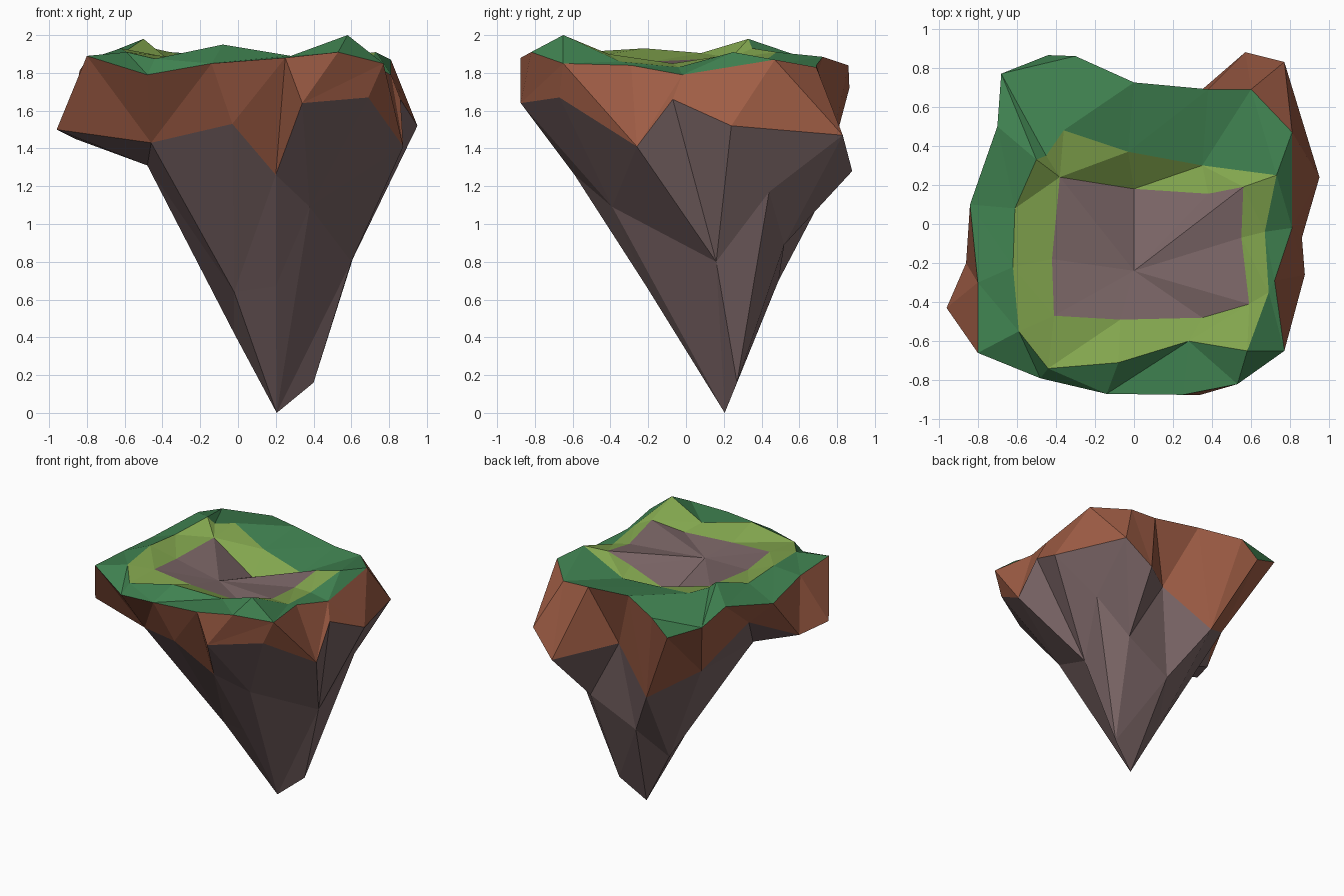
import bpy

if "Cube" in bpy.data.objects:
    bpy.data.objects.remove(bpy.data.objects["Cube"])

def material(name, rgb):
    m = bpy.data.materials.new(name)
    m.diffuse_color = (*rgb, 1)
    m.use_nodes = True
    m.node_tree.nodes["Principled BSDF"].inputs["Base Color"].default_value = m.diffuse_color
    return m

DARK_GREEN = material("dark grass", (0.05, 0.22, 0.08))
LIGHT_GREEN = material("light grass", (0.225, 0.38, 0.076))
BROWN = material("brown soil", (0.35, 0.11, 0.06))
STONE = material("grey stone", (0.195, 0.13, 0.132))

# Contour rings of the island, anticlockwise from the left side
rim = [(-.8, -.3, 1.87), (-.8, -.66, 1.89), (-.48, -.79, 1.79), (-.14, -.87, 1.85),
       (.25, -.875, 1.88), (.53, -.82, 1.91), (.77, -.65, 1.85), (.72, -.29, 1.84),
       (.81, -.02, 1.79), (.81, .47, 1.87), (.6, .69, 1.83), (.38, .69, 1.84),
       (0, .725, 1.885), (-.3, .86, 1.84), (-.44, .865, 1.72), (-.68, .77, 1.83),
       (-.7, .5, 1.9), (-.84, .1, 1.81)]
ridge = [(-.62, -.22, 1.93), (-.59, -.55, 1.91), (-.44, -.74, 1.875), (-.08, -.71, 1.95),
         (.28, -.6, 1.89), (.58, -.65, 2), (.69, -.35, 1.86), (.67, -.04, 1.83),
         (.73, .25, 1.91), (.35, .3, 1.77), (-.03, .37, 1.83), (-.36, .48, 1.91),
         (-.45, .35, 1.93), (-.5, .33, 1.98), (-.61, .08, 1.905)]
floor = [(-.42, -.18, 1.86), (-.41, -.47, 1.89), (-.07, -.49, 1.865), (.35, -.48, 1.84),
         (.59, -.41, 1.9), (.55, -.07, 1.85), (.56, .19, 1.89), (.38, .155, 1.81),
         (0, .18, 1.69), (-.38, .24, 1.88)]
soil = [(-.96, -.43, 1.5), (-.46, -.52, 1.43), (-.03, -.76, 1.53), (.2, -.59, 1.26),
        (.34, -.875, 1.64), (.69, -.67, 1.67), (.875, -.26, 1.41), (.86, -.07, 1.66),
        (.95, .24, 1.52), (.77, .83, 1.47), (.57, .88, 1.28), (.2, .56, 1.39),
        (-.14, .7, 1.1), (-.45, .45, 1.3), (-.66, .15, 1.63), (-.86, -.2, 1.45)]
ledge = (-.48, -.16, 1.31)
cliff = [(-.02, -.14, .64), (.2, -.21, .67), (.38, -.39, 1.09), (.6, .16, .8),
         (.72, .44, 1.17), (.48, .52, .89), (.1, .49, .7), (-.02, .24, .42)]
tip = [(.205, .205, 0), (.4, .27, .16)]

def stitch(a, b, steps):
    """Triangles joining an upper (or inner) ring a to a lower (or outer) ring b.
    Each letter of steps says which ring moves on to its next point."""
    i = j = 0
    tris = []
    for s in steps.replace(" ", ""):
        p, q = a[i % len(a)], b[j % len(b)]
        if s == "a":
            i += 1
            tris.append((p, q, a[i % len(a)]))
        else:
            j += 1
            tris.append((p, q, b[j % len(b)]))
    return tris

def build(name, tris, mat):
    verts = list(dict.fromkeys(p for t in tris for p in t))
    index = {p: k for k, p in enumerate(verts)}
    me = bpy.data.meshes.new(name)
    me.from_pydata(verts, [], [[index[p] for p in t] for t in tris])
    me.materials.append(mat)
    me.update()
    ob = bpy.data.objects.new(name, me)
    bpy.context.collection.objects.link(ob)

# Top: grass border with a lip dropping at the back
border = stitch(ridge, rim[:14] + rim[15:],
                "a bb a b aa bb a b a b a b a bb a b a b a bb aa b a b a b")
build("grass_border", border + [(rim[13], rim[14], rim[15])], DARK_GREEN)

# Top: basin slope and stone basin floor
build("basin_slope", stitch(floor, ridge,
                            "a bb a b a b a bb a b a bb aa b a bbbb a b"), LIGHT_GREEN)
centre = (0, -.24, 1.82)
build("basin_floor", [(centre, p, q) for p, q in zip(floor, floor[1:] + floor[:1])], STONE)

# Sides: soil band
build("soil_band", stitch(rim, soil,
                          "a b aa b a bb aa bb aa bb a b a b a b a b aa b aa b a b a b"), BROWN)

# Underside: shelf on the left, then rock tapering to the tip
left = soil[13:] + soil[:2]
shelf = [(p, ledge, q) for p, q in zip(left, left[1:])]
neck = stitch([ledge] + soil[1:14], cliff, "aaa bb aaa b aa b a b aa b a b aa b")
build("rock_underside", shelf + neck + stitch(cliff, tip, "aaa b aaa b aa"), STONE)
